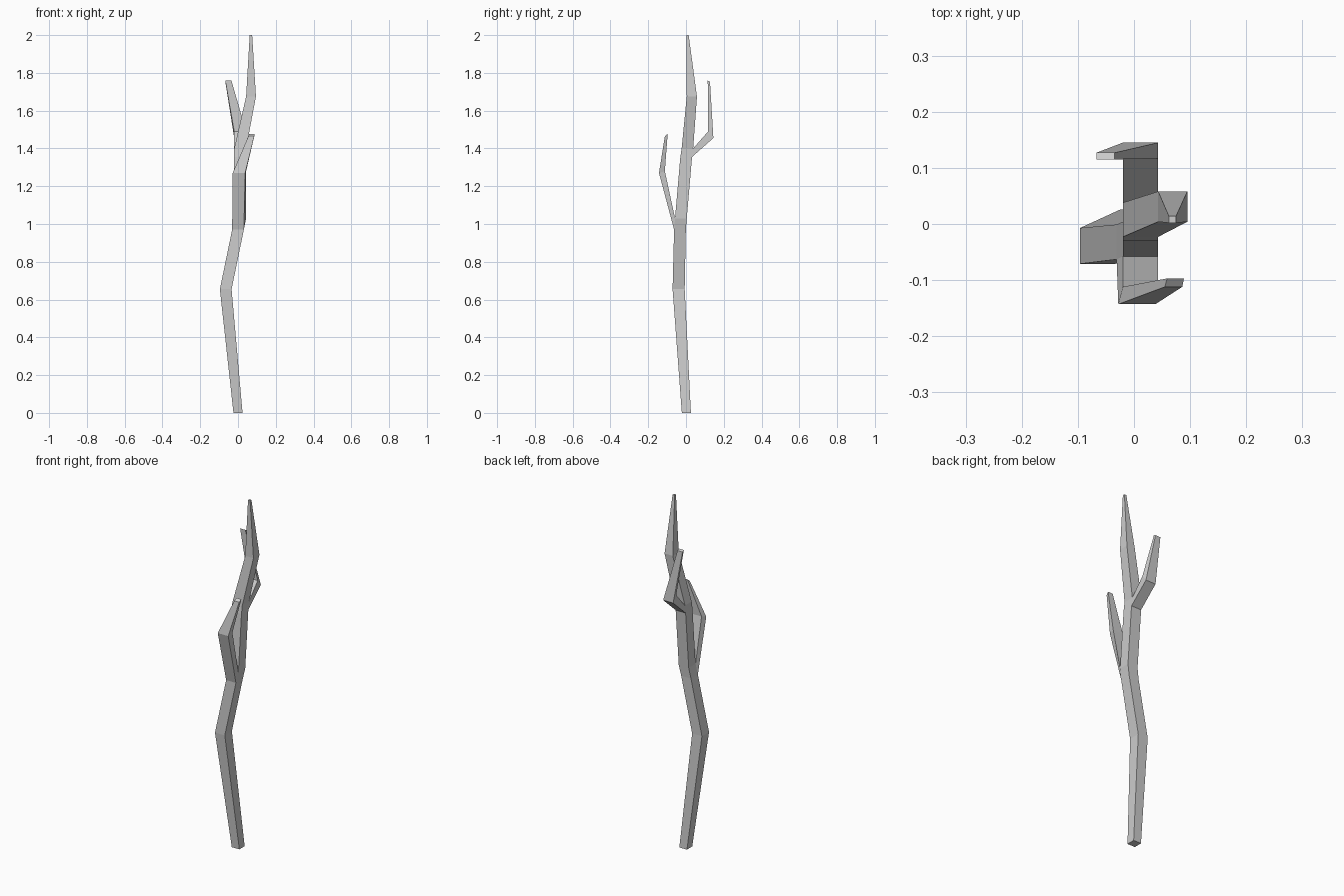
import bpy, bmesh

if "Cube" in bpy.data.objects:
    bpy.data.objects.remove(bpy.data.objects["Cube"])

bm = bmesh.new()


def level(x0, x1, y0, y1, z):
    """Square trunk section, front-left corner first, counter-clockwise."""
    return [bm.verts.new(p) for p in
            ((x0, y0, z), (x1, y0, z), (x1, y1, z), (x0, y1, z))]


def slanted(outer, inner):
    """Branch section from an outer and an inner edge, each (x0, x1, y, z)."""
    (a, b, y, z), (c, d, v, w) = outer, inner
    return [bm.verts.new(p) for p in ((a, y, z), (b, y, z), (d, v, w), (c, v, w))]


def loft(rings, openings=()):
    """Join four-sided rings; openings are (segment, side) left for branches."""
    for s, (lo, hi) in enumerate(zip(rings, rings[1:])):
        for i in range(4):
            if (s, i) not in openings:
                j = (i + 1) % 4
                bm.faces.new((lo[i], lo[j], hi[j], hi[i]))
    bm.faces.new(rings[-1])


# Trunk with two short segments the branches grow from
trunk = [
    level(-0.024, 0.024, -0.022, 0.026, 0.0),
    level(-0.096, -0.034, -0.071, -0.007, 0.655),
    level(-0.031, 0.031, -0.063, -0.001, 0.97),
    level(-0.02, 0.043, -0.058, 0.004, 1.03),
    level(-0.02, 0.043, -0.030, 0.032, 1.355),
    level(-0.02, 0.043, -0.023, 0.038, 1.40),
    level(0.043, 0.095, 0.004, 0.058, 1.675),
    level(0.062, 0.075, 0.002, 0.014, 2.0),
]
loft(trunk, {(2, 0), (4, 2)})
bm.faces.new(trunk[0][::-1])

# Front branch
loft([
    [trunk[2][0], trunk[2][1], trunk[3][1], trunk[3][0]],
    slanted((-0.028, 0.038, -0.143, 1.27), (-0.02, 0.043, -0.112, 1.28)),
    slanted((0.055, 0.086, -0.112, 1.465), (0.059, 0.089, -0.097, 1.477)),
])

# Back branch
loft([
    [trunk[4][2], trunk[4][3], trunk[5][3], trunk[5][2]],
    slanted((0.043, -0.02, 0.145, 1.455), (0.043, -0.02, 0.117, 1.49)),
    slanted((-0.035, -0.067, 0.127, 1.753), (-0.035, -0.067, 0.115, 1.76)),
])

bmesh.ops.recalc_face_normals(bm, faces=bm.faces[:])
mesh = bpy.data.meshes.new("bare_tree")
bm.to_mesh(mesh)
bm.free()
bpy.context.collection.objects.link(bpy.data.objects.new("bare_tree", mesh))
